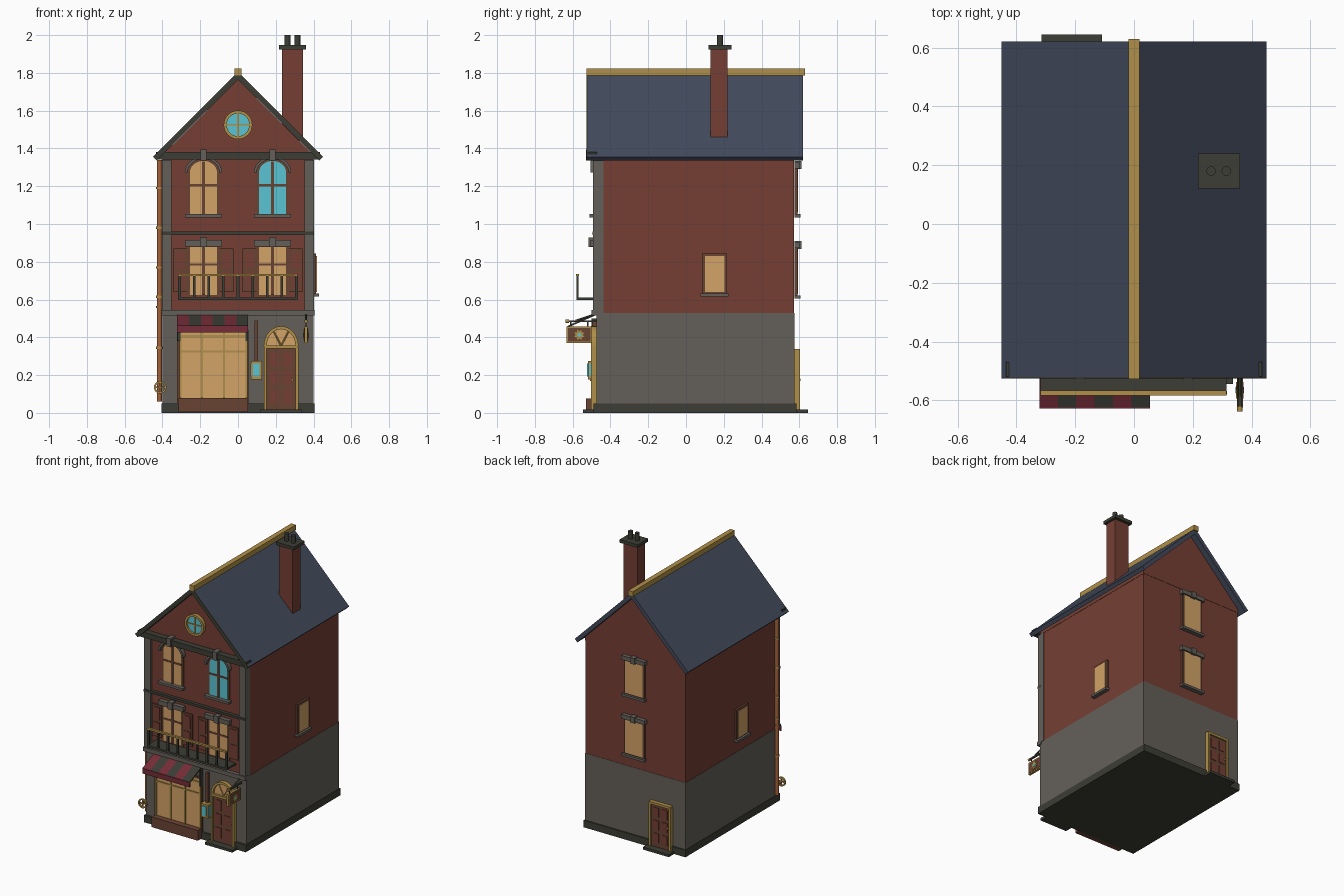
import bpy, bmesh, math
from mathutils import Matrix, Vector

if "Cube" in bpy.data.objects:
    bpy.data.objects.remove(bpy.data.objects["Cube"])


def mat(name, hexcol):
    lin = lambda c: c / 12.92 if c <= 0.04045 else ((c + 0.055) / 1.055) ** 2.4
    m = bpy.data.materials.new(name)
    m.diffuse_color = [lin(int(hexcol[i:i + 2], 16) / 255) for i in (0, 2, 4)] + [1]
    m.use_nodes = True
    m.node_tree.nodes["Principled BSDF"].inputs["Base Color"].default_value = m.diffuse_color
    return m


BRICK = mat("brick", "753F33")
STONE = mat("stone", "64605A")
DARK = mat("dark_iron", "3D3D36")
SLATE = mat("slate_blue", "424A5B")
GOLD = mat("brass", "B08F48")
COPPER = mat("copper", "A5623A")
WOOD = mat("brown_wood", "694334")
AMBER = mat("amber_glass", "D3A367")
CYAN = mat("cyan_glass", "5AC3D2")
RED = mat("awning_red", "752C38")

# Wall frames: local -y points out of the wall, local x runs along it
WORLD = Matrix()
FRONT = Matrix.Translation((0, -0.475, 0))
BACK = Matrix.Translation((0, 0.575, 0)) @ Matrix.Rotation(math.pi, 4, 'Z')
RIGHT = Matrix.Translation((0.4, 0, 0)) @ Matrix.Rotation(math.pi / 2, 4, 'Z')
LEFT = Matrix.Translation((-0.4, 0, 0)) @ Matrix.Rotation(-math.pi / 2, 4, 'Z')


def finish(name, bm, m, M):
    bmesh.ops.recalc_face_normals(bm, faces=bm.faces)
    me = bpy.data.meshes.new(name)
    bm.to_mesh(me)
    bm.free()
    me.materials.append(m)
    ob = bpy.data.objects.new(name, me)
    ob.matrix_world = M
    bpy.context.collection.objects.link(ob)
    return ob


def prism(name, m, pts, y0, y1, M=WORLD):
    """Extrude an x-z outline along y."""
    bm = bmesh.new()
    a = [bm.verts.new((x, y0, z)) for x, z in pts]
    b = [bm.verts.new((x, y1, z)) for x, z in pts]
    n = len(pts)
    bm.faces.new(a)
    bm.faces.new(b[::-1])
    for i in range(n):
        bm.faces.new((a[i], b[i], b[(i + 1) % n], a[(i + 1) % n]))
    return finish(name, bm, m, M)


def box(name, m, x0, x1, y0, y1, z0, z1, M=WORLD):
    return prism(name, m, [(x0, z0), (x1, z0), (x1, z1), (x0, z1)], y0, y1, M)


def rod(name, m, p, q, r, M=WORLD, seg=16):
    p, q = Vector(p), Vector(q)
    bm = bmesh.new()
    bmesh.ops.create_cone(bm, cap_ends=True, segments=seg, radius1=r, radius2=r, depth=(q - p).length)
    T = Matrix.Translation((p + q) / 2) @ (q - p).to_track_quat('Z', 'Y').to_matrix().to_4x4()
    bm.transform(T)
    ob = finish(name, bm, m, M)
    bpy.context.view_layer.objects.active = ob
    ob.select_set(True)
    bpy.ops.object.shade_smooth_by_angle()
    ob.select_set(False)
    return ob


def arc(cx, cz, a, b, n=16, t0=0.0, t1=math.pi):
    return [(cx + a * math.cos(t0 + (t1 - t0) * i / n), cz + b * math.sin(t0 + (t1 - t0) * i / n))
            for i in range(n + 1)]


def arch_band(name, m, cx, cz, a, b, w, y0, y1, M=FRONT):
    prism(name, m, arc(cx, cz, a + w, b + w) + arc(cx, cz, a, b)[::-1], y0, y1, M)


def ring(name, m, cx, cz, r, w, y0, y1, M=FRONT):
    for s in (0, math.pi):
        prism(name, m, arc(cx, cz, r + w, r + w, 16, s, s + math.pi)
              + arc(cx, cz, r, r, 16, s, s + math.pi)[::-1], y0, y1, M)


# Body: plinth, stone ground floor, brick storeys, gable
box("plinth", DARK, -0.405, 0.405, -0.49, 0.585, 0, 0.05)
box("ground_floor", STONE, -0.4, 0.4, -0.475, 0.575, 0.05, 0.53)
box("upper_floors", BRICK, -0.398, 0.398, -0.473, 0.573, 0.53, 1.34)
prism("gable", BRICK, [(-0.4, 1.34), (0.4, 1.34), (0.4, 1.365), (0, 1.765), (-0.4, 1.365)], -0.475, 0.575)
for s in (-1, 1):
    x0, x1 = sorted((s * 0.352, s * 0.403))
    box("corner_pier", STONE, x0, x1, -0.492, -0.437, 0.53, 1.34)
box("floor_band", STONE, -0.405, 0.405, -0.5, -0.46, 0.515, 0.545)
box("upper_band", DARK, -0.403, 0.403, -0.496, -0.46, 0.943, 0.96)

# Roof
roof = [(-0.45, 1.355), (0, 1.805), (0.45, 1.355), (0.43, 1.335), (0, 1.765), (-0.43, 1.335)]
prism("roof", SLATE, roof, -0.52, 0.62)
prism("front_bargeboard", DARK, roof, -0.526, -0.518)
box("front_cornice", DARK, -0.435, 0.435, -0.518, -0.47, 1.342, 1.38)
box("ridge", GOLD, -0.018, 0.018, -0.527, 0.63, 1.785, 1.822)

# Chimney
box("chimney", BRICK, 0.233, 0.344, 0.13, 0.22, 1.44, 1.925)
box("chimney_cap", DARK, 0.217, 0.36, 0.12, 0.24, 1.925, 1.947)
for x in (0.262, 0.314):
    rod("chimney_pot", DARK, (x, 0.18, 1.94), (x, 0.18, 2.0), 0.016)

# Round gable window
rod("round_pane", CYAN, (0, 0.01, 1.525), (0, -0.012, 1.525), 0.062, FRONT, 32)
ring("round_frame", GOLD, 0, 1.525, 0.06, 0.016, -0.025, 0.01)
box("round_bar", GOLD, -0.004, 0.004, -0.018, 0, 1.465, 1.585, FRONT)
box("round_bar", GOLD, -0.06, 0.06, -0.018, 0, 1.521, 1.529, FRONT)


def bars(cx, z0, z1, zm, w):
    box("mullion", WOOD, cx - 0.008, cx + 0.008, -0.014, 0, z0, z1, FRONT)
    box("transom", WOOD, cx - w, cx + w, -0.012, 0, zm - 0.006, zm + 0.006, FRONT)


for cx, glass in ((-0.183, AMBER), (0.183, CYAN)):
    # Arched top-floor windows
    outline = lambda e: [(cx - 0.072 - e, 1.05), (cx + 0.072 + e, 1.05)] + arc(cx, 1.272, 0.072 + e, 0.062 + e)
    prism("arched_frame", WOOD, outline(0.013), -0.005, 0.01, FRONT)
    prism("arched_pane", glass, outline(0), -0.008, 0, FRONT)
    bars(cx, 1.05, 1.33, 1.205, 0.072)
    arch_band("arch_hood", STONE, cx, 1.272, 0.085, 0.072, 0.014, -0.03, 0)
    box("keystone", STONE, cx - 0.016, cx + 0.016, -0.055, 0, 1.335, 1.395, FRONT)
    box("arched_sill", STONE, cx - 0.098, cx + 0.098, -0.035, 0, 1.035, 1.052, FRONT)
    # Square first-floor windows with shutters
    box("square_frame", WOOD, cx - 0.086, cx + 0.086, -0.005, 0, 0.615, 0.885, FRONT)
    box("square_pane", AMBER, cx - 0.072, cx + 0.072, -0.009, 0, 0.625, 0.878, FRONT)
    bars(cx, 0.625, 0.878, 0.785, 0.072)
    box("lintel", STONE, cx - 0.098, cx + 0.098, -0.03, 0, 0.882, 0.915, FRONT)
    box("lintel_key", STONE, cx - 0.018, cx + 0.018, -0.04, 0, 0.877, 0.928, FRONT)
    for s in (-1, 1):
        u = cx + s * 0.122
        box("shutter", WOOD, u - 0.036, u + 0.036, -0.012, 0, 0.64, 0.87, FRONT)
        for z in (0.655, 0.765):
            box("shutter_panel", BRICK, u - 0.025, u + 0.025, -0.016, 0, z, z + 0.09, FRONT)

# Balcony
box("balcony_floor", DARK, -0.318, 0.314, -0.58, -0.47, 0.597, 0.611)
for i in range(9):
    x = -0.31 + i * 0.0775
    box("baluster", DARK, x - 0.007, x + 0.007, -0.58, -0.568, 0.611, 0.725)
box("balcony_rail", GOLD, -0.318, 0.314, -0.583, -0.566, 0.724, 0.736)

# Shopfront
box("shop_frame", WOOD, -0.322, 0.055, -0.012, 0, 0.05, 0.44, FRONT)
box("shop_pane", AMBER, -0.303, 0.043, -0.018, 0, 0.08, 0.43, FRONT)
for x in (-0.305, -0.19, -0.075, 0.045):
    box("shop_bar", GOLD, x - 0.005, x + 0.005, -0.024, 0, 0.08, 0.43, FRONT)
box("shop_transom", GOLD, -0.305, 0.045, -0.024, 0, 0.32, 0.33, FRONT)
box("shop_rail", GOLD, -0.305, 0.045, -0.024, 0, 0.4, 0.412, FRONT)
box("shop_stall", WOOD, -0.315, 0.052, -0.055, 0, 0.004, 0.077, FRONT)

# Striped awning: six sloped strips, valance and end brackets
for i in range(6):
    x = -0.322 + i * 0.0627
    bm = bmesh.new()
    prof = [(-0.475, 0.528), (-0.625, 0.462), (-0.625, 0.452), (-0.475, 0.518)]
    a = [bm.verts.new((x, y, z)) for y, z in prof]
    f = bm.faces.new(a)
    ex = bmesh.ops.extrude_face_region(bm, geom=[f])["geom"]
    bmesh.ops.translate(bm, vec=(0.0627, 0, 0), verts=[v for v in ex if isinstance(v, bmesh.types.BMVert)])
    finish("awning_strip", bm, DARK if i % 2 else RED, WORLD)
box("awning_valance", RED, -0.322, 0.054, -0.627, -0.619, 0.425, 0.46)
for x in (-0.312, 0.046):
    box("awning_bracket", DARK, x - 0.007, x + 0.007, -0.5, -0.47, 0.38, 0.5)

# Lantern and its post
box("lantern_post", WOOD, 0.087, 0.107, -0.02, 0, 0.27, 0.49, FRONT)
box("lantern_frame", GOLD, 0.068, 0.126, -0.045, 0, 0.178, 0.275, FRONT)
box("lantern_glass", CYAN, 0.08, 0.114, -0.05, -0.01, 0.192, 0.261, FRONT)
for x0 in (0.0665, 0.1195):
    box("lantern_side_glass", CYAN, x0, x0 + 0.008, -0.038, -0.012, 0.192, 0.261, FRONT)


def door(M, cx, w, z1):
    box("door_step", DARK, cx - w - 0.018, cx + w + 0.018, -0.07, 0, 0, 0.018, M)
    box("door", WOOD, cx - w + 0.012, cx + w - 0.012, -0.018, 0, 0.018, z1, M)
    for s in (-1, 1):
        u = cx + s * (w - 0.006)
        box("door_jamb", GOLD, u - 0.007, u + 0.007, -0.028, 0, 0.018, z1, M)
        for k in range(3):
            z, c = 0.05 + k * (z1 - 0.05) / 3, cx + s * w * 0.4
            box("door_panel", BRICK, c - w * 0.25, c + w * 0.25, -0.022, 0, z, z + (z1 - 0.05) / 3 - 0.025, M)
    box("door_head", GOLD, cx - w, cx + w, -0.028, 0, z1 - 0.005, z1 + 0.012, M)
    rod("door_knob", GOLD, (cx + w * 0.66, 0, 0.175), (cx + w * 0.66, -0.032, 0.175), 0.007, M)


# Front door with fanlight, back door
door(FRONT, 0.228, 0.09, 0.345)
prism("fanlight", AMBER, arc(0.228, 0.355, 0.08, 0.09), -0.012, 0, FRONT)
arch_band("fanlight_arch", GOLD, 0.228, 0.355, 0.076, 0.088, 0.016, -0.028, 0)
for t in (60, 120):
    c, s = math.cos(math.radians(t)), math.sin(math.radians(t))
    rod("fanlight_bar", GOLD, (0.228, -0.014, 0.355), (0.228 + 0.078 * c, -0.014, 0.355 + 0.088 * s), 0.004, FRONT, 8)
door(BACK, 0.212, 0.085, 0.325)


def plain_window(M, u, w, z0, z1, hood):
    box("plain_frame", WOOD, u - w - 0.014, u + w + 0.014, -0.014, 0, z0 - 0.012, z1 + 0.014, M)
    box("plain_pane", AMBER, u - w, u + w, -0.018, 0, z0, z1, M)
    box("plain_sill", STONE, u - w - 0.022, u + w + 0.022, -0.03, 0, z0 - 0.025, z0 - 0.008, M)
    if hood:
        box("plain_lintel", STONE, u - w - 0.025, u + w + 0.025, -0.028, 0, z1, z1 + 0.03, M)
        box("plain_key", STONE, u - 0.018, u + 0.018, -0.036, 0, z1 - 0.005, z1 + 0.038, M)


plain_window(RIGHT, 0.152, 0.052, 0.64, 0.83, False)
plain_window(LEFT, 0.05, 0.052, 0.64, 0.83, False)
plain_window(BACK, 0, 0.068, 0.63, 0.872, True)
plain_window(BACK, 0, 0.068, 1.06, 1.295, True)

# Hanging sign on its bracket
box("sign_bracket", DARK, 0.354, 0.366, -0.63, -0.47, 0.48, 0.49)
rod("sign_brace", DARK, (0.36, -0.585, 0.488), (0.36, -0.475, 0.525), 0.005)
rod("bracket_tip", GOLD, (0.36, -0.637, 0.485), (0.36, -0.62, 0.485), 0.009)
for y in (-0.61, -0.52):
    box("sign_hanger", DARK, 0.357, 0.363, y - 0.003, y + 0.003, 0.45, 0.485)
box("sign_frame", GOLD, 0.352, 0.368, -0.632, -0.498, 0.37, 0.457)
box("sign_panel", WOOD, 0.35, 0.37, -0.624, -0.506, 0.378, 0.449)
star = [(-0.565 + r * math.cos(i * math.pi / 8), 0.413 + r * math.sin(i * math.pi / 8))
        for i in range(16) for r in [0.03 if i % 2 else 0.019]]
prism("sign_star", GOLD, star, -0.013, 0.013, Matrix.Translation((0.36, 0, 0)) @ Matrix.Rotation(math.pi / 2, 4, 'Z'))
rod("sign_centre", CYAN, (0.345, -0.565, 0.413), (0.375, -0.565, 0.413), 0.01)

# Copper downpipe with collars and a valve wheel
rod("downpipe", COPPER, (-0.416, -0.44, 0.06), (-0.416, -0.44, 1.34), 0.013)
for z in (0.345, 0.56, 0.615, 0.77, 0.98, 1.19):
    rod("pipe_collar", GOLD if z != 0.56 else COPPER, (-0.416, -0.44, z - 0.006), (-0.416, -0.44, z + 0.006), 0.017)
ring("valve_wheel", GOLD, -0.412, 0.135, 0.024, 0.009, -0.025, -0.013)
box("valve_spoke", GOLD, -0.438, -0.386, -0.022, -0.016, 0.131, 0.139, FRONT)
box("valve_spoke", GOLD, -0.416, -0.408, -0.022, -0.016, 0.109, 0.161, FRONT)
rod("valve_stem", COPPER, (-0.412, -0.5, 0.135), (-0.412, -0.44, 0.135), 0.008)
